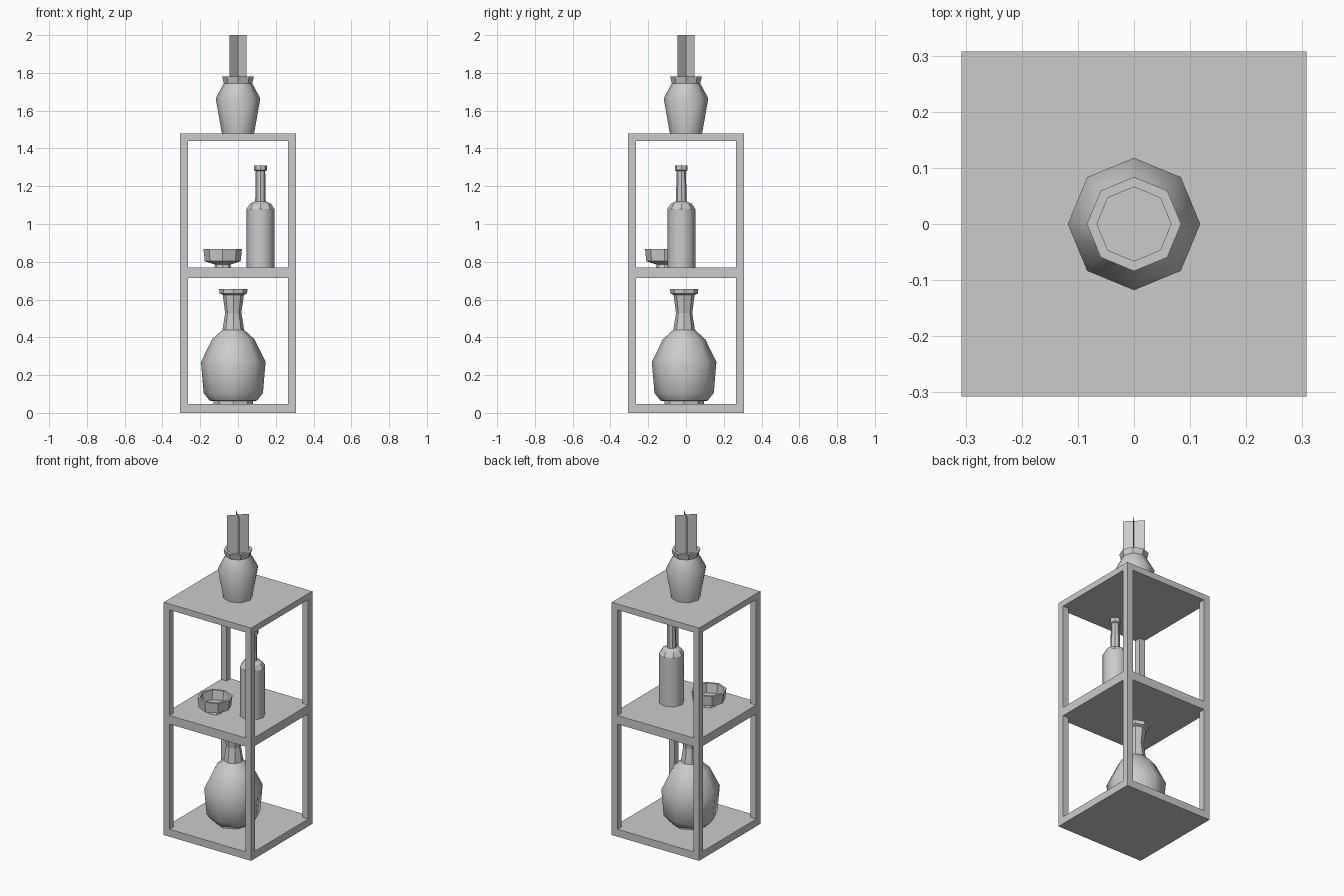
import bpy, bmesh
from math import sin, cos, tau

if "Cube" in bpy.data.objects:
    bpy.data.objects.remove(bpy.data.objects["Cube"])

SIDES = 8


def make_object(name, bm):
    mesh = bpy.data.meshes.new(name)
    bm.to_mesh(mesh)
    bm.free()
    ob = bpy.data.objects.new(name, mesh)
    bpy.context.collection.objects.link(ob)
    return ob


def box(name, lo, hi):
    bm = bmesh.new()
    bmesh.ops.create_cube(bm, size=1)
    for v in bm.verts:
        v.co = [a + (c + 0.5) * (b - a) for a, b, c in zip(lo, hi, v.co)]
    return make_object(name, bm)


def turned(name, centre, profile, smooth_bands=()):
    """Octagonal turned solid; profile of (radius, z) runs from base to inner floor."""
    bm = bmesh.new()
    rings = [[bm.verts.new((centre[0] + r * cos(tau * i / SIDES),
                            centre[1] + r * sin(tau * i / SIDES), z))
              for i in range(SIDES)] for r, z in profile]
    for band, (low, high) in enumerate(zip(rings, rings[1:])):
        for i in range(SIDES):
            j = (i + 1) % SIDES
            face = bm.faces.new((low[i], low[j], high[j], high[i]))
            face.smooth = band in smooth_bands
    bm.faces.new(rings[0][::-1])
    bm.faces.new(rings[-1])
    return make_object(name, bm)


# Shelves
H, POST = 0.307, 0.041
levels = [("bottom_shelf", 0.0, 0.047), ("middle_shelf", 0.715, 0.77), ("top_shelf", 1.44, 1.478)]
for name, z0, z1 in levels:
    box(name, (-H, -H, z0), (H, H, z1))

# Corner posts for both tiers
for tier, (below, above) in enumerate(zip(levels, levels[1:])):
    for sx, side in ((-1, "left"), (1, "right")):
        for sy, depth in ((-1, "front"), (1, "back")):
            xs = sorted((sx * H, sx * (H - POST)))
            ys = sorted((sy * H, sy * (H - POST)))
            box(f"{depth}_{side}_post_{tier + 1}",
                (xs[0], ys[0], below[2]), (xs[1], ys[1], above[1]))

# Large vase on the bottom shelf
turned("large_vase", (-0.025, -0.01),
       [(0.105, 0.047), (0.105, 0.062), (0.125, 0.065), (0.157, 0.105), (0.171, 0.27),
        (0.112, 0.39), (0.057, 0.44), (0.043, 0.53), (0.056, 0.625), (0.073, 0.632),
        (0.075, 0.656), (0.058, 0.656), (0.042, 0.58)], smooth_bands=(2, 3, 4, 5))

# Bottle on the middle shelf
turned("bottle", (0.119, -0.025),
       [(0.074, 0.77), (0.074, 1.08), (0.056, 1.107), (0.028, 1.12), (0.025, 1.28),
        (0.034, 1.285), (0.034, 1.31)], smooth_bands=(0,))

# Small footed bowl on the middle shelf
turned("bowl", (-0.081, -0.115),
       [(0.045, 0.77), (0.04, 0.785), (0.095, 0.803), (0.102, 0.868),
        (0.088, 0.868), (0.08, 0.81)])

# Jar on the top shelf
turned("jar", (0, 0),
       [(0.085, 1.478), (0.118, 1.665), (0.075, 1.745), (0.084, 1.78),
        (0.066, 1.78), (0.066, 1.755)], smooth_bands=(0, 1))

# Crossed flat plant cards standing in the jar
for s, name in ((1, "plant_card_a"), (-1, "plant_card_b")):
    bm = bmesh.new()
    d = 0.045
    bm.faces.new([bm.verts.new(p) for p in (
        (-d, -d * s, 1.755), (d, d * s, 1.755), (d, d * s, 2.0), (-d, -d * s, 2.0))])
    make_object(name, bm)
